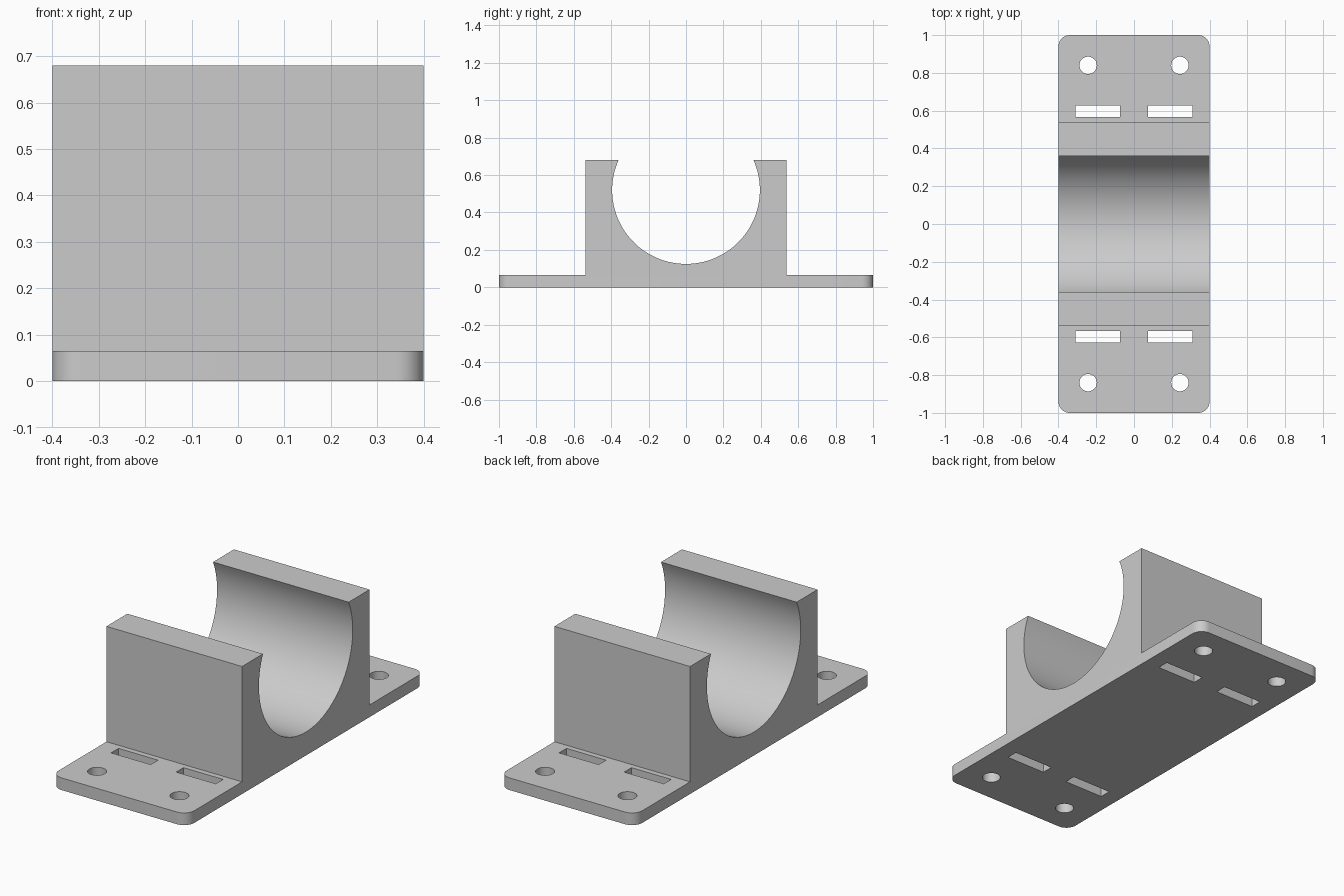
import bpy, bmesh, math
from mathutils import Matrix

if "Cube" in bpy.data.objects:
    bpy.data.objects.remove(bpy.data.objects["Cube"])

HALF_W, BASE_T, TOP = 0.4, 0.065, 0.68
BLOCK_Y, BORE_R, BORE_Z = 0.537, 0.395, 0.52

grey = bpy.data.materials.new("plain grey")
grey.use_nodes = True
colour = (0.6, 0.6, 0.6, 1)
grey.diffuse_color = colour
grey.node_tree.nodes["Principled BSDF"].inputs["Base Color"].default_value = colour


def add_object(name, bm):
    bmesh.ops.recalc_face_normals(bm, faces=bm.faces)
    mesh = bpy.data.meshes.new(name)
    bm.to_mesh(mesh)
    bm.free()
    mesh.materials.append(grey)
    obj = bpy.data.objects.new(name, mesh)
    bpy.context.collection.objects.link(obj)
    return obj


# Side profile: flange, block and open circular cradle
lip = math.asin((TOP - BORE_Z) / BORE_R)
steps = 64
arc = []
for i in range(steps + 1):
    a = lip - (math.pi + 2 * lip) * i / steps
    arc.append((BORE_R * math.cos(a), BORE_Z + BORE_R * math.sin(a)))
profile = [(-1, 0), (1, 0), (1, BASE_T), (BLOCK_Y, BASE_T), (BLOCK_Y, TOP)]
profile += arc + [(-BLOCK_Y, TOP), (-BLOCK_Y, BASE_T), (-1, BASE_T)]

bm = bmesh.new()
face = bm.faces.new([bm.verts.new((-HALF_W, y, z)) for y, z in profile])
ext = bmesh.ops.extrude_face_region(bm, geom=[face])
bmesh.ops.translate(bm, vec=(2 * HALF_W, 0, 0),
                    verts=[g for g in ext["geom"] if isinstance(g, bmesh.types.BMVert)])

# Rounded flange corners
corners = [e for e in bm.edges
           if all(abs(v.co.y) > 0.99 for v in e.verts)
           and abs(e.verts[0].co.z - e.verts[1].co.z) > 0.01]
bmesh.ops.bevel(bm, geom=corners, offset=0.06, segments=10, profile=0.5, affect='EDGES')
cradle = add_object("pipe_cradle", bm)

# Cutters for screw holes and strap slots
cut = bmesh.new()
for sx in (-1, 1):
    for sy in (-1, 1):
        bmesh.ops.create_cone(cut, cap_ends=True, segments=40, radius1=0.046,
                              radius2=0.046, depth=0.3,
                              matrix=Matrix.Translation((sx * 0.243, sy * 0.84, 0)))
        bmesh.ops.create_cube(cut, size=1,
                              matrix=Matrix.Translation((sx * 0.192, sy * 0.597, 0))
                              @ Matrix.Diagonal((0.234, 0.062, 0.3, 1)))
cutter = add_object("hole_cutter", cut)
cutter.hide_render = True

# Cut the openings and keep only the finished cradle
mod = cradle.modifiers.new("openings", 'BOOLEAN')
mod.operation = 'DIFFERENCE'
mod.solver = 'EXACT'
mod.object = cutter
bpy.context.view_layer.objects.active = cradle
cradle.select_set(True)
bpy.ops.object.modifier_apply(modifier=mod.name)
bpy.data.objects.remove(cutter)

# Smooth bore and holes with sharp edges kept
bpy.ops.object.shade_smooth_by_angle(angle=math.radians(30))
